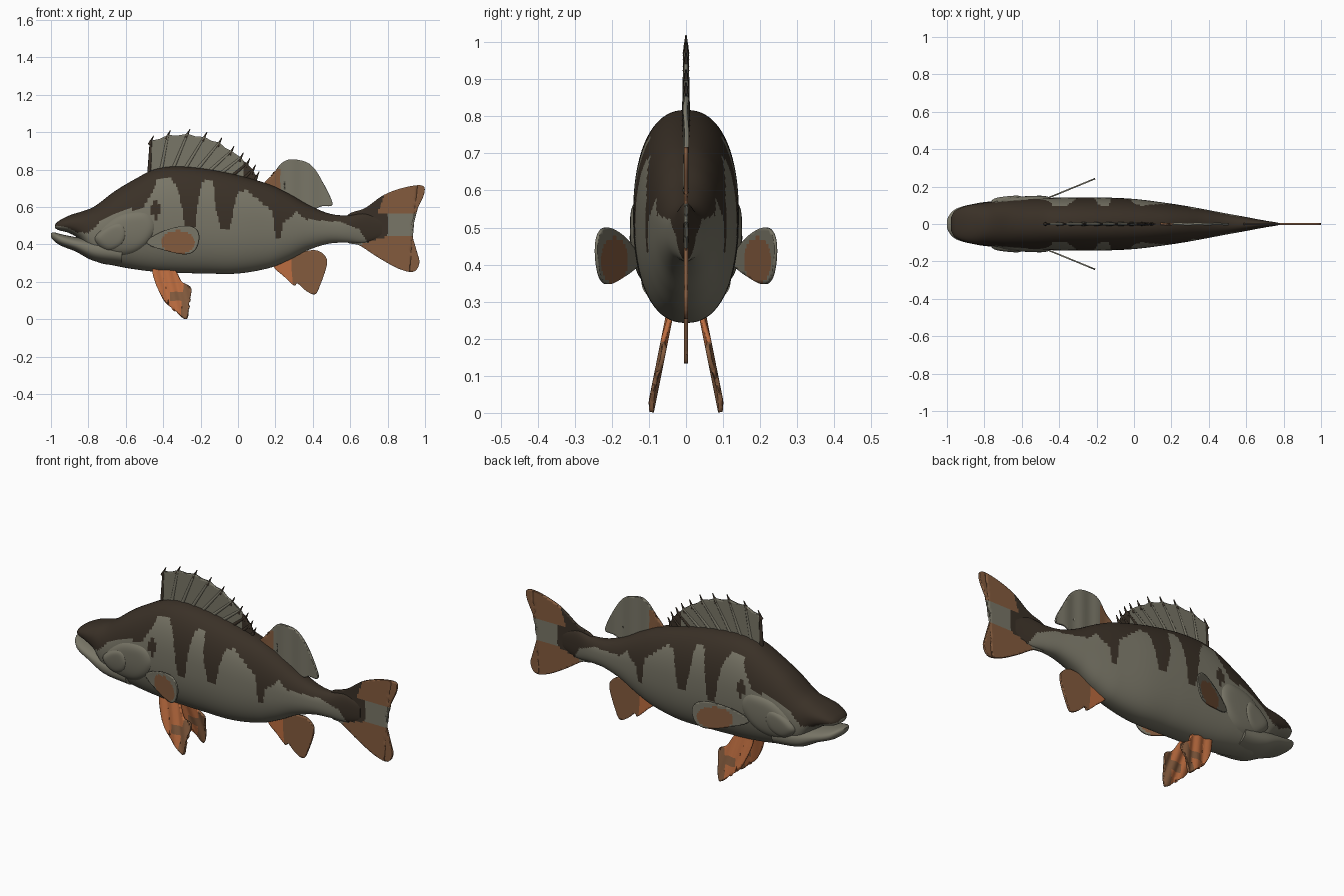
import bpy, bmesh, math
from mathutils import Vector

if "Cube" in bpy.data.objects:
    bpy.data.objects.remove(bpy.data.objects["Cube"])


def material(name, rgb):
    m = bpy.data.materials.new(name)
    m.diffuse_color = (*rgb, 1)
    m.use_nodes = True
    m.node_tree.nodes["Principled BSDF"].inputs["Base Color"].default_value = m.diffuse_color
    return m


MATS = [material("olive grey", (0.19, 0.18, 0.135)), material("dark brown", (0.042, 0.030, 0.020)),
        material("orange", (0.50, 0.15, 0.05)), material("rust brown", (0.23, 0.105, 0.048))]
GREY, DARK, ORANGE, RUST = range(4)


def finish(name, bm, paint=None, angle=50):
    for f in bm.faces:
        f.smooth = True
        if paint:
            c = f.calc_center_median()
            f.material_index = paint(c.x, c.z)
    me = bpy.data.meshes.new(name)
    bm.to_mesh(me)
    bm.free()
    for m in MATS:
        me.materials.append(m)
    ob = bpy.data.objects.new(name, me)
    bpy.context.collection.objects.link(ob)
    bpy.ops.object.select_all(action='DESELECT')
    ob.select_set(True)
    bpy.context.view_layer.objects.active = ob
    bpy.ops.object.shade_smooth_by_angle(angle=math.radians(angle))
    return ob


def linear(pts, x):
    for (a, b), (c, d) in zip(pts, pts[1:]):
        if x <= c:
            return b + (d - b) * max(0, (x - a) / (c - a))
    return pts[-1][1]


def smooth(rows, x):
    """Hermite interpolation of rows (x, values...)."""
    x = min(max(x, rows[0][0]), rows[-1][0])
    i = next(k for k in range(len(rows) - 1) if x <= rows[k + 1][0])
    p, q = rows[i], rows[i + 1]
    o, r = rows[max(i - 1, 0)], rows[min(i + 2, len(rows) - 1)]
    h = q[0] - p[0]
    t = (x - p[0]) / h
    out = []
    for k in range(1, len(p)):
        m0 = (q[k] - o[k]) / (q[0] - o[0]) * h
        m1 = (r[k] - p[k]) / (r[0] - p[0]) * h
        out.append((2*t**3 - 3*t*t + 1) * p[k] + (t**3 - 2*t*t + t) * m0
                   + (3*t*t - 2*t**3) * q[k] + (t**3 - t*t) * m1)
    return out


def closed_curve(pts, n=6):
    """Catmull-Rom loop through 2D points."""
    out, L = [], len(pts)
    for i in range(L):
        a, b, c, d = (Vector(pts[(i + k) % L]) for k in (-1, 0, 1, 2))
        for j in range(n):
            t = j / n
            out.append(0.5 * (2*b + (c - a)*t + (2*a - 5*b + 4*c - d)*t*t + (3*b - a - 3*c + d)*t**3))
    return out


def loft(name, rows, paint, steps, sides=72, e=2.3):
    bm, rings = bmesh.new(), []
    for i in range(steps + 1):
        x = rows[0][0] + (rows[-1][0] - rows[0][0]) * i / steps
        top, bot, w = smooth(rows, x)
        ring = []
        for j in range(sides):
            a = 2 * math.pi * j / sides
            c, s = math.cos(a), math.sin(a)
            ring.append(bm.verts.new((x, w * math.copysign(abs(c)**(2/e), c),
                        (top + bot)/2 + (top - bot)/2 * math.copysign(abs(s)**(2/e), s))))
        rings.append(ring)
    for r, q in zip(rings, rings[1:]):
        for j in range(sides):
            bm.faces.new((r[j], q[j], q[(j + 1) % sides], r[(j + 1) % sides]))
    bm.faces.new(rings[0])
    bm.faces.new(rings[-1])
    bmesh.ops.recalc_face_normals(bm, faces=bm.faces)
    return finish(name, bm, paint)


# Body: x, top, bottom, half width
BODY = [(-.978, .507, .487, .035), (-.96, .525, .477, .068), (-.90, .556, .46, .096),
        (-.84, .575, .42, .108), (-.77, .602, .318, .118), (-.66, .684, .287, .13),
        (-.55, .75, .267, .137), (-.45, .80, .255, .14), (-.34, .817, .249, .142),
        (-.18, .805, .245, .142), (0, .77, .245, .134), (.17, .72, .275, .113),
        (.275, .67, .318, .097), (.38, .61, .372, .078), (.49, .565, .405, .057),
        (.585, .555, .41, .04), (.68, .565, .41, .022), (.77, .53, .44, .007)]
# Lower edge of the dark back and its stripes
EDGE = [(-.98, .50), (-.92, .495), (-.86, .465), (-.80, .46), (-.74, .52), (-.62, .585), (-.51, .59),
        (-.455, .685), (-.43, .755), (-.355, .75), (-.315, .685), (-.28, .48), (-.265, .455),
        (-.235, .465), (-.22, .58), (-.19, .74), (-.135, .74), (-.115, .57), (-.09, .49), (-.045, .495),
        (-.005, .66), (.015, .69), (.05, .685), (.09, .655), (.14, .61), (.185, .58), (.20, .43),
        (.225, .425), (.24, .52), (.29, .55), (.31, .58), (.36, .535), (.55, .52), (.65, .48), (.70, .40)]


def body_paint(x, z):
    spot = ((x + .44) / .028)**2 + ((z - .585) / .042)**2 < 1
    return DARK if spot or z > linear(EDGE, x) else GREY


loft("body", BODY, body_paint, 230)
loft("lower_jaw", [(-1.0, .460, .438, .022), (-.985, .465, .42, .052), (-.95, .456, .395, .082),
                   (-.87, .44, .363, .105), (-.77, .43, .312, .12), (-.62, .42, .29, .12)],
     lambda x, z: GREY, 40, 48)


# Gill covers and cheeks: raised plates that follow the body
def flank(x, z):
    top, bot, w = smooth(BODY, x)
    t = min(1, abs((z - (top + bot)/2) / ((top - bot)/2)))
    return w * (1 - t**2.3)**(1/2.3)


def plate(name, outline, lift):
    curve = closed_curve(outline)
    mid = sum(curve, Vector((0, 0))) / len(curve)
    for s, side in ((-1, "front"), (1, "back")):
        bm, rings, n = bmesh.new(), [], 14
        for i in range(1, n + 1):
            r = i / n
            pts = [mid + (p - mid) * r for p in curve]
            rings.append([bm.verts.new((p.x, s * (flank(p.x, p.y) + lift * (1 - 1.3 * r**7)), p.y))
                          for p in pts])
        faces = [bm.faces.new(rings[0])]
        for a, b in zip(rings, rings[1:]):
            for j in range(len(a)):
                k = (j + 1) % len(a)
                faces.append(bm.faces.new((a[j], b[j], b[k], a[k])))
        for f in faces:
            f.normal_update()
            if f.normal.y * s < 0:
                f.normal_flip()
        finish(f"{name}_{side}", bm, body_paint)


plate("gill_cover", [(-.76, .44), (-.65, .55), (-.52, .575), (-.46, .545), (-.445, .48),
                     (-.49, .40), (-.58, .345), (-.70, .345)], .013)
plate("cheek", [(-.77, .43), (-.70, .50), (-.62, .52), (-.59, .46), (-.62, .39), (-.70, .36)], .02)


# Fins: filled outlines, cut into a fine grid so colour can follow a rule
def fin(name, pts, paint, depth=lambda x, z: 0, thick=.012, n=6):
    bm = bmesh.new()
    loop = closed_curve(pts, n) if n > 1 else [Vector(p) for p in pts]
    bm.faces.new([bm.verts.new((p.x, 0, p.y)) for p in loop])
    bmesh.ops.triangulate(bm, faces=bm.faces)
    for axis, lo, hi in ((0, min(p.x for p in loop), max(p.x for p in loop)),
                         (2, min(p.y for p in loop), max(p.y for p in loop))):
        no = Vector((axis == 0, 0, axis == 2))
        for k in range(1, int((hi - lo) / .012) + 1):
            bmesh.ops.bisect_plane(bm, geom=bm.verts[:] + bm.edges[:] + bm.faces[:],
                                   plane_co=no * (lo + k * .012), plane_no=no)
    for v in bm.verts:
        v.co.y = depth(v.co.x, v.co.z)
    bmesh.ops.recalc_face_normals(bm, faces=bm.faces)
    ob = finish(name, bm, paint)
    m = ob.modifiers.new("thickness", 'SOLIDIFY')
    m.thickness, m.offset = thick, 0
    return ob


def tail_paint(x, z):
    if z > .56 and x - .745 > (z - .56) * .35:
        return RUST
    if z < min(.44, .40 + (x - .65) * .3):
        return RUST
    return GREY if x > .80 or z < linear(EDGE, x) else DARK


fin("tail_fin", [(.58, .55), (.68, .595), (.78, .665), (.89, .705), (.985, .715), (.995, .67), (.955, .58),
                 (.928, .50), (.94, .40), (.97, .31), (.94, .255), (.86, .27), (.75, .33), (.65, .395),
                 (.58, .42)], tail_paint)
fin("rear_dorsal_fin", [(.13, .70), (.19, .78), (.24, .84), (.30, .855), (.39, .825), (.46, .72),
                        (.505, .615), (.45, .605), (.38, .59), (.25, .65)],
    lambda x, z: RUST if x < .225 and z < .80 else GREY, lambda x, z: .002 * math.sin(60 * x))
fin("anal_fin", [(.19, .29), (.25, .225), (.30, .18), (.318, .192), (.36, .155), (.405, .133), (.43, .16),
                 (.475, .29), (.46, .345), (.40, .37), (.28, .34)],
    lambda x, z: ORANGE if x < .29 else RUST)

# Paired fins
for s, side in ((-1, "front"), (1, "back")):
    fin("pelvic_fin_" + side, [(-.455, .275), (-.435, .18), (-.39, .095), (-.335, .045), (-.285, .003),
                               (-.268, .02), (-.262, .09), (-.25, .165), (-.30, .20), (-.335, .26), (-.39, .30)],
        lambda x, z: RUST if x > -.30 + .12 * (z - .1) or (x > -.36 and z > .10 and z < .14) else ORANGE,
        lambda x, z: s * (.045 + (.26 - z) * .2 + .004 * math.sin(95 * (x + .25 * z))))
    fin("pectoral_fin_" + side, [(-.48, .425), (-.39, .475), (-.28, .50), (-.222, .48), (-.208, .43),
                                 (-.23, .37), (-.285, .347), (-.39, .368), (-.47, .395)],
        lambda x, z: RUST if ((x + .32) / .09)**2 + ((z - .41) / .064)**2 < 1 else GREY,
        lambda x, z: s * (.135 + (x + .47) * .41), .008)


# Spiny dorsal fin: membrane, rays and dark barbs
TIPS = [(-.465, .955), (-.375, .985), (-.27, .992), (-.18, .975), (-.10, .945), (-.035, .90),
        (.015, .865), (.05, .835), (.08, .80), (.10, .765)]
BASES = [(-.475 + .56 * i / 9, smooth(BODY, -.475 + .56 * i / 9)[0] - .02) for i in range(10)]
edge = []
for a, b in zip(TIPS, TIPS[1:]):
    edge += [a, ((a[0] + b[0]) / 2, (a[1] + b[1]) / 2 - .006)]
fin("spiny_dorsal_fin", edge + [TIPS[-1]] + BASES[::-1],
    lambda x, z: DARK if x > .03 or x < -.465 else GREY, thick=.01, n=1)


def spike(bm, a, b, r0, r1, mat):
    a, b = Vector((a[0], 0, a[1])), Vector((b[0], 0, b[1]))
    m = (b - a).to_track_quat('Z', 'Y').to_matrix().to_4x4()
    m.translation = (a + b) / 2
    res = bmesh.ops.create_cone(bm, cap_ends=True, segments=8, radius1=r0, radius2=r1,
                                depth=(b - a).length, matrix=m)
    for f in {f for v in res["verts"] for f in v.link_faces}:
        f.material_index = mat


bm = bmesh.new()
for i, (base, tip) in enumerate(zip(BASES, TIPS)):
    spike(bm, base, tip, .011, .007, DARK if i in (0, 7, 8, 9) else GREY)
    start = (tip[0] - .010, tip[1] - .022)
    spike(bm, start, (tip[0] + .014, tip[1] + .026), .009, .002, DARK)
finish("dorsal_spines", bm)
